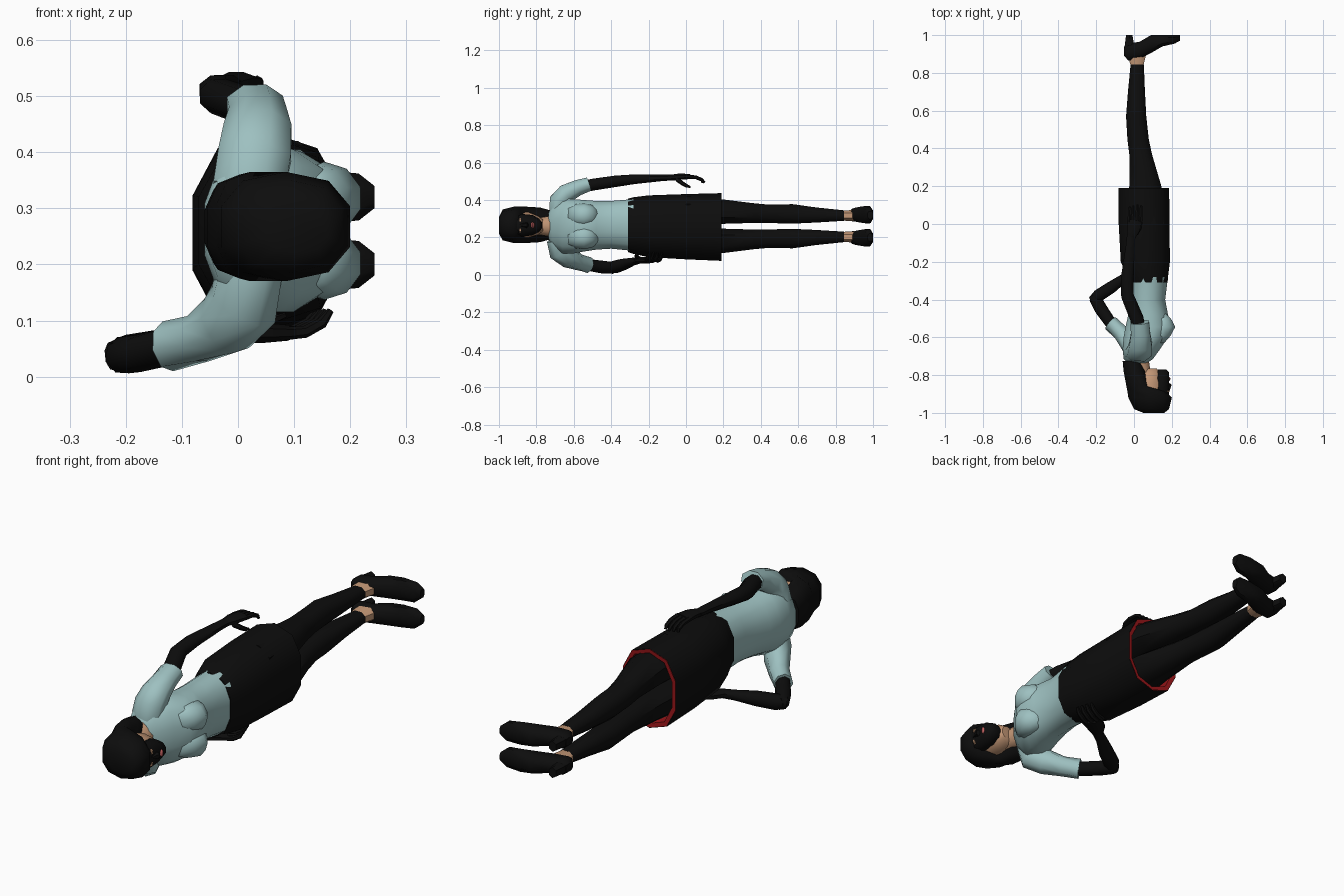
import bpy, bmesh
from math import cos, sin, pi, radians
from mathutils import Vector

MID = 0.26  # side-to-side centre line (body lies along y, facing +x)


def mat(name, rgb):
    m = bpy.data.materials.new(name)
    m.diffuse_color = (*rgb, 1)
    return m


BLACK = mat("black", (0.004, 0.004, 0.004))
SHIRT = mat("pale_teal", (0.34, 0.53, 0.53))
SKIN = mat("skin", (0.55, 0.31, 0.18))
RED = mat("red", (0.33, 0.008, 0.01))
LIP = mat("lip", (0.55, 0.12, 0.12))


def skin_rings(name, rings, material, caps=(True, True), angle=50):
    """Join a list of point rings into one surface."""
    bm = bmesh.new()
    vr = [[bm.verts.new(p) for p in r] for r in rings]
    n = len(vr[0])
    for a, b in zip(vr, vr[1:]):
        for i in range(n):
            j = (i + 1) % n
            bm.faces.new((a[i], a[j], b[j], b[i]))
    if caps[0]:
        bm.faces.new(vr[0])
    if caps[1]:
        bm.faces.new(vr[-1])
    bmesh.ops.recalc_face_normals(bm, faces=bm.faces)
    me = bpy.data.meshes.new(name)
    bm.to_mesh(me)
    bm.free()
    ob = bpy.data.objects.new(name, me)
    bpy.context.collection.objects.link(ob)
    me.materials.append(material)
    bpy.ops.object.select_all(action='DESELECT')
    ob.select_set(True)
    bpy.context.view_layer.objects.active = ob
    bpy.ops.object.shade_smooth_by_angle(angle=radians(angle))
    return ob


def loft(name, secs, material, n=10, p=0.85, axis='y', **kw):
    """secs: (position, a0, a1, z0, z1); a is x for axis y, y for axis x."""
    rings = []
    for t, a0, a1, z0, z1 in secs:
        ring = []
        for i in range(n):
            w = 2 * pi * (i + 0.5) / n
            c, s = cos(w), sin(w)
            k = max(abs(cos(2 * pi * (j + 0.5) / n)) for j in range(n)) ** p
            ks = max(abs(sin(2 * pi * (j + 0.5) / n)) for j in range(n)) ** p
            c = (1 if c > 0 else -1) * abs(c) ** p / k
            s = (1 if s > 0 else -1) * abs(s) ** p / ks
            a = (a0 + a1) / 2 + c * (a1 - a0) / 2
            z = (z0 + z1) / 2 + s * (z1 - z0) / 2
            ring.append((a, t, z) if axis == 'y' else (t, a, z))
        rings.append(ring)
    return skin_rings(name, rings, material, **kw)


def tube(name, path, material, n=8, ref=(1, 0, 0), **kw):
    """path: (x, y, z, half width along ref, half depth)."""
    pts = [Vector(q[:3]) for q in path]
    rings = []
    for i, q in enumerate(path):
        d = (pts[min(i + 1, len(pts) - 1)] - pts[max(i - 1, 0)]).normalized()
        v = d.cross(Vector(ref)).normalized()
        u = v.cross(d)
        rings.append([pts[i] + u * cos(2 * pi * (k + .5) / n) * q[3] + v * sin(2 * pi * (k + .5) / n) * q[4]
                      for k in range(n)])
    return skin_rings(name, rings, material, **kw)


# Hair, head, face and neck
loft("hair", [(-1.0, 0.05, 0.16, 0.22, 0.31), (-0.98, 0.0, 0.185, 0.185, 0.35),
              (-0.92, -0.03, 0.2, 0.17, 0.365), (-0.885, -0.035, 0.17, 0.17, 0.365),
              (-0.86, -0.04, 0.085, 0.17, 0.365), (-0.78, -0.055, 0.06, 0.175, 0.36),
              (-0.725, -0.06, 0.035, 0.19, 0.345)], BLACK, n=10)
loft("head", [(-0.93, 0.0, 0.15, 0.2, 0.335), (-0.84, 0.0, 0.15, 0.2, 0.335),
              (-0.79, 0.02, 0.14, 0.215, 0.315), (-0.765, 0.06, 0.12, 0.235, 0.295)], SKIN)
loft("face", [(-0.92, 0.1, 0.185, 0.21, 0.325), (-0.87, 0.1, 0.185, 0.205, 0.325),
              (-0.82, 0.1, 0.187, 0.212, 0.32), (-0.785, 0.11, 0.185, 0.23, 0.3),
              (-0.77, 0.13, 0.17, 0.25, 0.28)], BLACK)
loft("nose", [(-0.89, 0.17, 0.186, 0.259, 0.273), (-0.85, 0.17, 0.2, 0.25, 0.282),
              (-0.843, 0.17, 0.187, 0.255, 0.277)], BLACK, n=6)
loft("lips", [(-0.83, 0.175, 0.188, 0.255, 0.277), (-0.82, 0.175, 0.194, 0.245, 0.287),
              (-0.81, 0.175, 0.188, 0.256, 0.276)], LIP, n=6)
for s in (1, -1):
    z = 0.266 + s * 0.027
    loft("eye", [(-0.889, 0.17, 0.188, z - .012, z + .012),
                 (-0.881, 0.17, 0.188, z - .012, z + .012)], SKIN, n=6)
tube("neck", [(0.055, -0.86, MID, 0.045, 0.055), (0.045, -0.78, MID, 0.045, 0.05),
              (0.025, -0.70, MID, 0.055, 0.065)], SKIN)

# Shirt body and bust
loft("shirt", [(-0.735, -0.03, 0.07, 0.195, 0.33), (-0.715, -0.055, 0.1, 0.15, 0.375),
               (-0.66, -0.06, 0.14, 0.115, 0.41), (-0.6, -0.055, 0.18, 0.115, 0.405),
               (-0.545, -0.045, 0.2, 0.125, 0.4), (-0.48, -0.03, 0.18, 0.135, 0.395),
               (-0.4, -0.02, 0.165, 0.14, 0.395), (-0.28, -0.02, 0.18, 0.128, 0.405)],
     SHIRT, n=12, p=0.9, caps=(False, True), angle=60)
for s in (1, -1):
    z = MID + s * 0.058
    loft("bust", [(-0.63, 0.11, 0.16, z - .04, z + .04), (-0.59, 0.09, 0.195, z - .06, z + .06),
                  (-0.545, 0.09, 0.218, z - .065, z + .065), (-0.5, 0.1, 0.195, z - .055, z + .055),
                  (-0.47, 0.11, 0.165, z - .03, z + .03)], SHIRT, p=1, angle=80)

# Skirt with red lining
loft("skirt", [(-0.31, -0.025, 0.178, 0.122, 0.408), (-0.28, -0.035, 0.18, 0.112, 0.415),
               (-0.2, -0.07, 0.19, 0.095, 0.425), (0.0, -0.081, 0.188, 0.083, 0.432),
               (0.19, -0.081, 0.186, 0.075, 0.437)], BLACK, n=10, caps=(True, False))
loft("skirt_lining", [(0.19, -0.08, 0.185, 0.076, 0.436), (0.188, -0.06, 0.168, 0.095, 0.417),
                      (0.06, -0.055, 0.165, 0.1, 0.415)], RED, n=10, caps=(False, True))

# Legs, ankles and heeled shoes
for s in (1, -1):
    def side(secs):
        return [(t, a, b, MID + s * c - w, MID + s * c + w) for t, a, b, c, w in secs]
    loft("leg", side([(0.0, -0.04, 0.16, 0.082, 0.078), (0.2, -0.025, 0.145, 0.078, 0.065),
                      (0.37, -0.025, 0.095, 0.07, 0.052), (0.45, -0.035, 0.078, 0.066, 0.049),
                      (0.57, -0.042, 0.065, 0.066, 0.052), (0.7, -0.032, 0.058, 0.06, 0.04),
                      (0.845, -0.018, 0.052, 0.057, 0.028)]), BLACK, n=8)
    loft("ankle", side([(0.84, -0.018, 0.05, 0.057, 0.027), (0.9, -0.035, 0.065, 0.057, 0.03)]),
         SKIN, n=8)
    loft("shoe", side([(-0.052, 0.89, 0.94, 0.06, 0.018), (-0.03, 0.865, 0.955, 0.06, 0.034),
                       (0.03, 0.875, 0.965, 0.062, 0.036), (0.09, 0.905, 1.0, 0.062, 0.042),
                       (0.15, 0.94, 1.0, 0.062, 0.046), (0.215, 0.955, 1.0, 0.06, 0.042),
                       (0.243, 0.97, 1.0, 0.06, 0.02)]), BLACK, n=8, axis='x')
    loft("shoe_heel", side([(0.92, -0.052, 0.02, 0.06, 0.032), (0.96, -0.047, -0.002, 0.06, 0.026),
                            (1.0, -0.042, -0.008, 0.06, 0.024)]), BLACK, n=6)

# Hanging arm
tube("hanging_sleeve", [(0.02, -0.685, 0.335, 0.07, 0.05), (0.03, -0.675, 0.395, 0.07, 0.06),
                        (0.035, -0.64, 0.435, 0.065, 0.055), (0.035, -0.58, 0.465, 0.055, 0.046),
                        (0.03, -0.52, 0.485, 0.054, 0.04)], SHIRT, angle=60)
tube("hanging_arm", [(0.03, -0.58, 0.465, 0.04, 0.034), (0.015, -0.5, 0.482, 0.038, 0.034),
                     (-0.035, -0.38, 0.5, 0.036, 0.033), (-0.035, -0.28, 0.511, 0.036, 0.028),
                     (-0.02, -0.12, 0.52, 0.026, 0.019), (-0.015, -0.06, 0.521, 0.024, 0.017)], BLACK)
tube("hanging_palm", [(-0.015, -0.07, 0.521, 0.024, 0.017), (-0.003, -0.03, 0.526, 0.036, 0.018),
                      (0.005, 0.02, 0.525, 0.042, 0.014)], BLACK)
for i in range(4):
    x = -0.026 + i * 0.02
    tube("hanging_finger", [(x, 0.01, 0.526, 0.011, 0.011), (x + .003, 0.055, 0.521, 0.01, 0.01),
                            (x + .004, 0.085, 0.508, 0.009, 0.009),
                            (x + .004, 0.1 - 0.006 * abs(i - 2), 0.493, 0.006, 0.006)], BLACK, n=6)
tube("hanging_thumb", [(0.012, -0.05, 0.512, 0.012, 0.012), (0.03, -0.02, 0.49, 0.012, 0.011),
                       (0.036, 0.005, 0.475, 0.01, 0.009), (0.036, 0.024, 0.47, 0.006, 0.005)], BLACK, n=6)

# Bent arm with hand on hip
tube("bent_sleeve", [(0.02, -0.685, 0.19, 0.07, 0.05), (0.01, -0.675, 0.13, 0.07, 0.058),
                     (-0.02, -0.63, 0.095, 0.06, 0.055), (-0.07, -0.575, 0.068, 0.045, 0.045),
                     (-0.125, -0.525, 0.054, 0.046, 0.042)], SHIRT, ref=(1, -1, 0), angle=60)
tube("bent_upper_arm", [(-0.08, -0.57, 0.066, 0.034, 0.034), (-0.13, -0.515, 0.052, 0.034, 0.032),
                        (-0.175, -0.45, 0.042, 0.034, 0.034), (-0.205, -0.395, 0.038, 0.034, 0.034),
                        (-0.205, -0.375, 0.04, 0.024, 0.028)], BLACK, ref=(1, -1, 0))
tube("bent_forearm", [(-0.225, -0.405, 0.036, 0.022, 0.026), (-0.19, -0.38, 0.042, 0.035, 0.035),
                      (-0.12, -0.335, 0.056, 0.034, 0.032), (-0.05, -0.285, 0.071, 0.025, 0.022),
                      (0.0, -0.255, 0.078, 0.024, 0.019)], BLACK, ref=(1, -1, 0))
tube("hip_palm", [(-0.01, -0.26, 0.078, 0.024, 0.018), (0.03, -0.225, 0.078, 0.042, 0.02),
                  (0.08, -0.19, 0.078, 0.046, 0.015)], BLACK, ref=(0.4, -1, 0))
for i in range(4):
    y = -0.222 + i * 0.023
    x = 0.075 - i * 0.008
    tube("hip_finger", [(x, y, 0.076, 0.012, 0.012), (x + .045, y + .012, 0.08, 0.011, 0.011),
                        (x + .075, y + .02, 0.096, 0.01, 0.01),
                        (x + .09, y + .025, 0.118, 0.006, 0.006)], BLACK, n=6, ref=(0, 1, 0))
tube("hip_thumb", [(0.02, -0.25, 0.085, 0.013, 0.012), (0.05, -0.265, 0.1, 0.012, 0.011),
                   (0.085, -0.265, 0.112, 0.007, 0.007)], BLACK, n=6, ref=(0, 0, 1))
